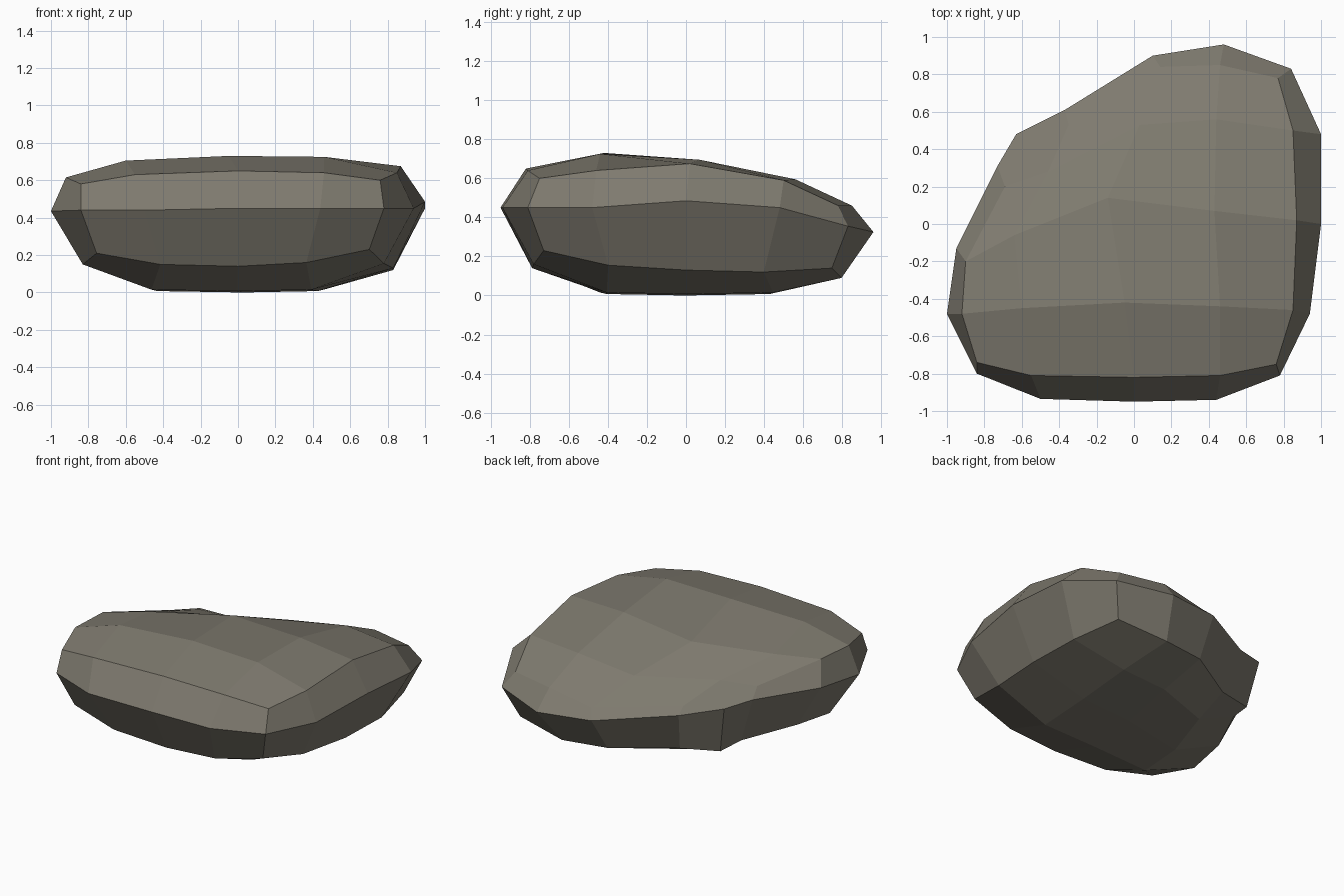
import bpy, bmesh

if "Cube" in bpy.data.objects:
    bpy.data.objects.remove(bpy.data.objects["Cube"])

N = 5  # grid points along each side of the crown and underside

# Crown: rows run front to back, each row left to right
CROWN = [
    [(-.84, -.74, .58), (-.55, -.81, .63), (0, -.82, .65), (.46, -.81, .64), (.76, -.75, .60)],
    [(-.92, -.48, .615), (-.60, -.45, .705), (-.05, -.42, .73), (.46, -.44, .725), (.85, -.46, .64)],
    [(-.90, -.20, .62), (-.64, -.06, .64), (-.14, .14, .67), (.43, .07, .695), (.87, .02, .675)],
    [(-.69, .20, .53), (-.46, .28, .54), (.03, .53, .535), (.44, .56, .595), (.85, .50, .59)],
    [(-.58, .41, .49), (-.35, .53, .425), (.14, .84, .40), (.46, .85, .46), (.77, .78, .46)],
]
# Widest outline, counter-clockwise from the front left corner
GIRTH = [
    (-.84, -.80, .44), (-.50, -.935, .44), (0, -.95, .45), (.44, -.94, .45),
    (.78, -.81, .45), (.94, -.48, .45), (1, 0, .485), (1, .48, .45),
    (.84, .83, .355), (.48, .96, .325), (.10, .90, .343), (-.37, .61, .394),
    (-.63, .48, .46), (-.73, .31, .485), (-.95, -.13, .46), (-1, -.48, .435),
]
# Height of the lower outline under each girth point
LOW_Z = [.21, .15, .14, .16, .23, .155, .13, .12, .14, .09, .10, .11, .13, .15, .17, .15]


def ring_cells():
    """Border cells (row, column) of the grid, counter-clockwise."""
    m = N - 1
    return ([(0, i) for i in range(m)] + [(i, m) for i in range(m)]
            + [(m, m - i) for i in range(m)] + [(m - i, 0) for i in range(m)])


def underside_grid():
    """Shrink the girth inwards, then fill it as a blended patch with a flat base."""
    g = {}
    for k, cell in enumerate(ring_cells()):
        x, y, _ = GIRTH[k]
        s = .9 if k % 4 == 0 else .83
        g[cell] = (x * s, y * s, LOW_Z[k])
    m = N - 1
    for r in range(1, m):
        for c in range(1, m):
            u, v = c / m, r / m
            p = [(1 - u) * g[r, 0][a] + u * g[r, m][a] + (1 - v) * g[0, c][a] + v * g[m, c][a]
                 - (1 - u) * (1 - v) * g[0, 0][a] - u * (1 - v) * g[0, m][a]
                 - (1 - u) * v * g[m, 0][a] - u * v * g[m, m][a] for a in range(2)]
            g[r, c] = (p[0], p[1], .015 * (abs(r - 2) + abs(c - 2)) / 2)
    return g


bm = bmesh.new()
top = {(r, c): bm.verts.new(p) for r, row in enumerate(CROWN) for c, p in enumerate(row)}
low = {cell: bm.verts.new(p) for cell, p in underside_grid().items()}
mid = [bm.verts.new(p) for p in GIRTH]

# Crown and underside faces
for grid in (top, low):
    for r in range(N - 1):
        for c in range(N - 1):
            bm.faces.new([grid[r, c], grid[r, c + 1], grid[r + 1, c + 1], grid[r + 1, c]])

# Side bands between crown, girth and underside
ring = ring_cells()
for k in range(len(ring)):
    n = (k + 1) % len(ring)
    bm.faces.new([mid[k], mid[n], top[ring[n]], top[ring[k]]])
    bm.faces.new([low[ring[k]], low[ring[n]], mid[n], mid[k]])
bmesh.ops.recalc_face_normals(bm, faces=bm.faces)

mesh = bpy.data.meshes.new("boulder")
bm.to_mesh(mesh)
bm.free()
stone = bpy.data.materials.new("grey_stone")
stone.diffuse_color = (.21, .195, .158, 1)
stone.use_nodes = True
stone.node_tree.nodes["Principled BSDF"].inputs["Base Color"].default_value = stone.diffuse_color
mesh.materials.append(stone)
bpy.context.collection.objects.link(bpy.data.objects.new("boulder", mesh))
